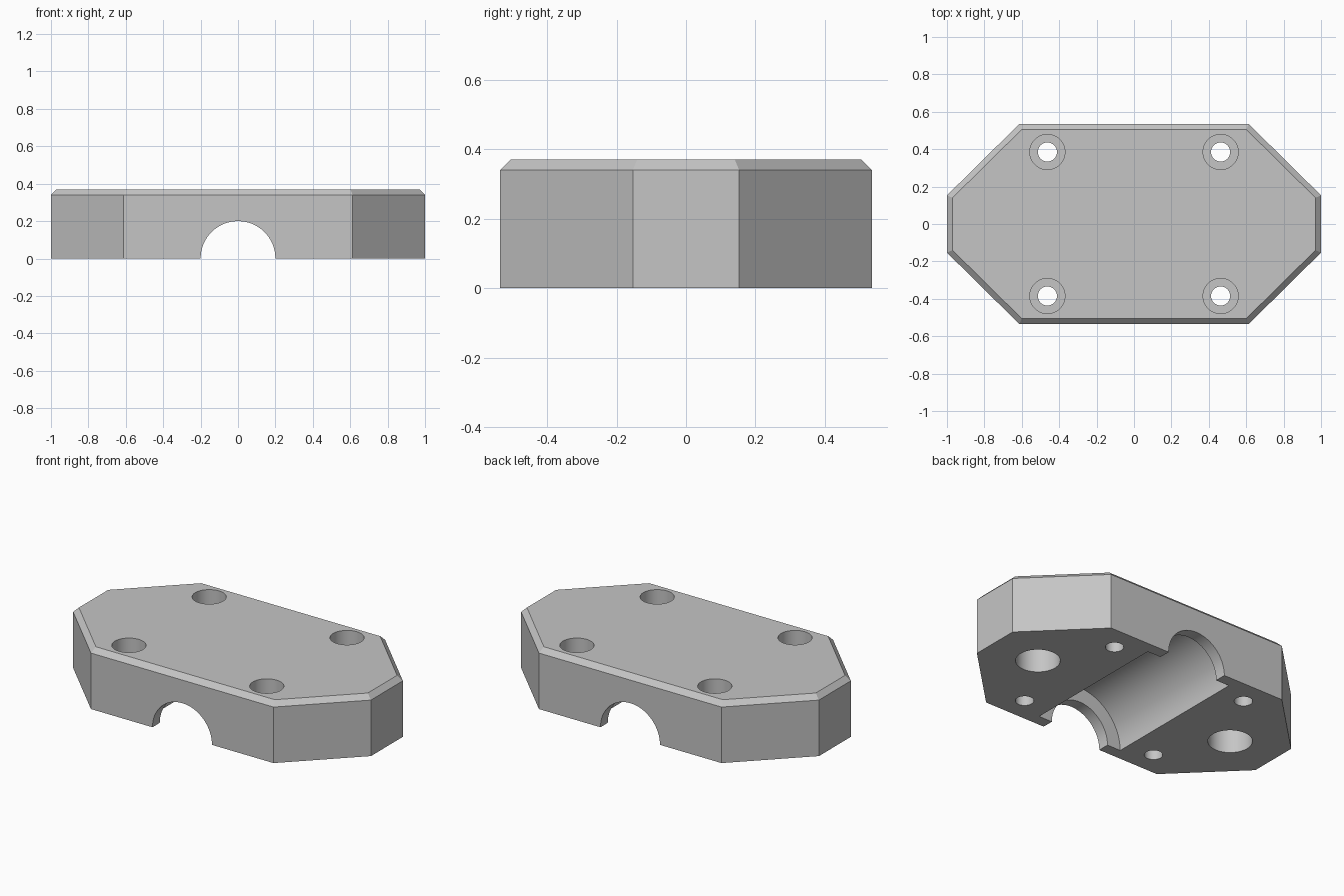
import bpy, bmesh
from math import pi, radians

if "Cube" in bpy.data.objects:
    bpy.data.objects.remove(bpy.data.objects["Cube"], do_unlink=True)

HEIGHT, CHAMFER = 0.37, 0.03

# Single plain grey
grey = bpy.data.materials.new("plain_grey")
grey.use_nodes = True
colour = (0.56, 0.56, 0.56, 1)
grey.diffuse_color = colour
grey.node_tree.nodes["Principled BSDF"].inputs["Base Color"].default_value = colour

# Eight-sided block with a chamfered top rim
outline = [(1, -0.153), (1, 0.153), (0.613, 0.535), (-0.613, 0.535),
           (-1, 0.153), (-1, -0.153), (-0.613, -0.535), (0.613, -0.535)]
bm = bmesh.new()
base = bm.faces.new([bm.verts.new((x, y, 0)) for x, y in outline])
grown = bmesh.ops.extrude_face_region(bm, geom=[base], use_keep_orig=True)
top_verts = [g for g in grown["geom"] if isinstance(g, bmesh.types.BMVert)]
bmesh.ops.translate(bm, verts=top_verts, vec=(0, 0, HEIGHT))
bmesh.ops.recalc_face_normals(bm, faces=bm.faces)
rim = [e for e in bm.edges if all(v.co.z > HEIGHT / 2 for v in e.verts)]
bmesh.ops.bevel(bm, geom=rim, offset=CHAMFER, segments=1, affect='EDGES')
bmesh.ops.recalc_face_normals(bm, faces=bm.faces)
mesh = bpy.data.meshes.new("clamp_block")
bm.to_mesh(mesh)
bm.free()
block = bpy.data.objects.new("clamp_block", mesh)
bpy.context.collection.objects.link(block)
mesh.materials.append(grey)


def drill(name, radius, length, centre, along_y=False):
    """Cut a cylinder out of the block."""
    bpy.ops.mesh.primitive_cylinder_add(
        vertices=64, radius=radius, depth=length, location=centre,
        rotation=(pi / 2 if along_y else 0, 0, 0))
    cutter = bpy.context.object
    cutter.name = name
    cutter.hide_render = True
    cutter.data.materials.append(grey)
    mod = block.modifiers.new(name, 'BOOLEAN')
    mod.operation, mod.solver, mod.object = 'DIFFERENCE', 'EXACT', cutter
    bpy.ops.object.select_all(action='DESELECT')
    bpy.context.view_layer.objects.active = block
    block.select_set(True)
    bpy.ops.object.modifier_apply(modifier=name)
    bpy.data.objects.remove(cutter, do_unlink=True)


# Rod passage and the wider bearing seat inside it
drill("rod_passage", 0.2, 1.4, (0, 0, 0), along_y=True)
drill("bearing_seat", 0.291, 0.93, (0, 0, 0), along_y=True)

for sx in (-1, 1):
    # Blind pocket in the underside
    drill("underside_pocket", 0.123, 0.4, (sx * 0.69, 0, 0))
    # Screw holes with counterbores from the top
    for sy in (-1, 1):
        x, y = sx * 0.463, sy * 0.385
        drill("screw_hole", 0.051, 1, (x, y, HEIGHT / 2))
        drill("screw_counterbore", 0.094, 0.26, (x, y, HEIGHT))

bpy.ops.object.select_all(action='DESELECT')
bpy.context.view_layer.objects.active = block
block.select_set(True)
bpy.ops.object.shade_smooth_by_angle(angle=radians(30))
